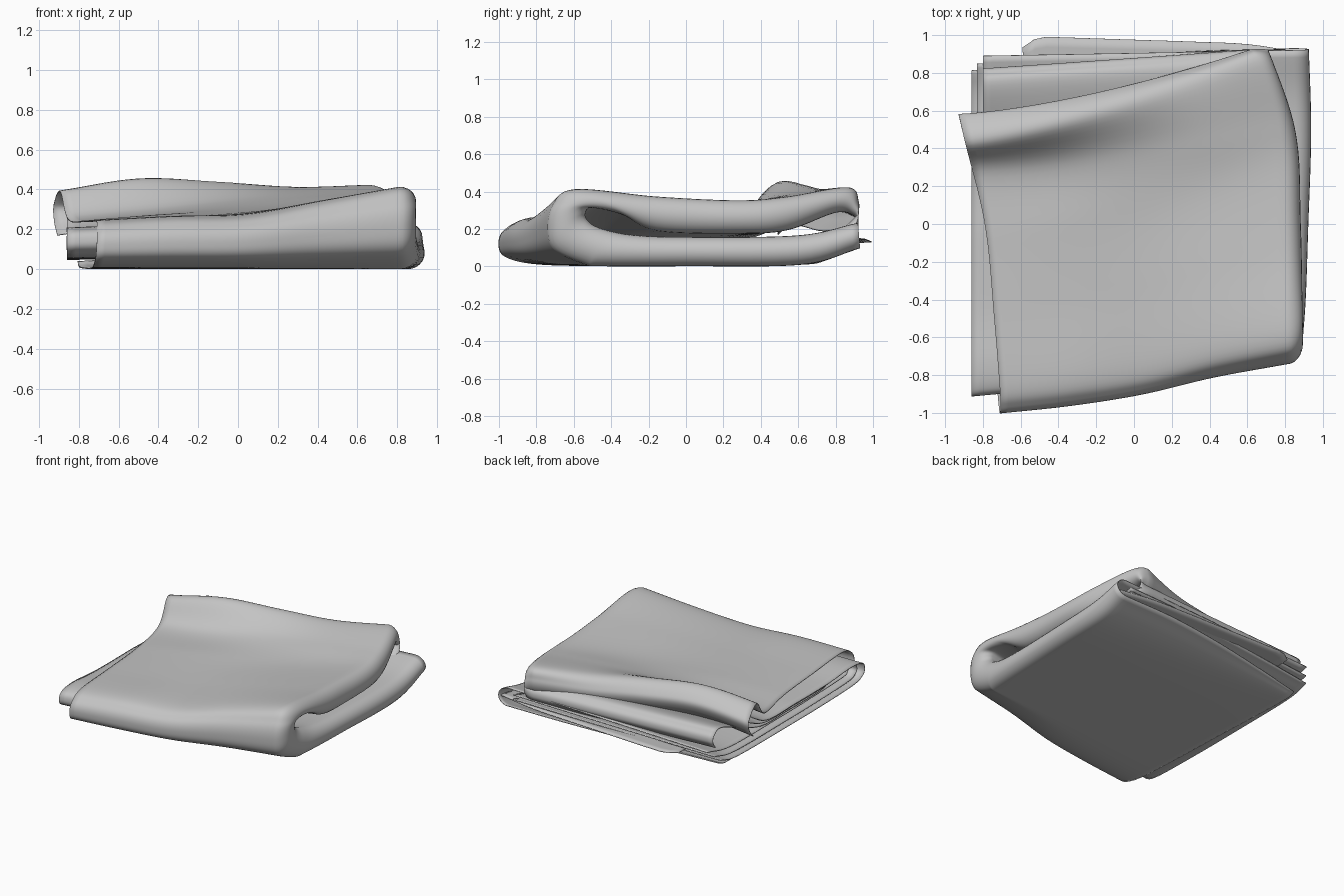
import bpy, bmesh, math
from mathutils import Vector

cube = bpy.data.objects.get("Cube")
if cube:
    bpy.data.objects.remove(cube, do_unlink=True)

cloth = bpy.data.materials.new("grey cloth")
cloth.use_nodes = True
cloth.diffuse_color = (0.55, 0.55, 0.55, 1)
cloth.node_tree.nodes["Principled BSDF"].inputs["Base Color"].default_value = cloth.diffuse_color


def lerp(a, b, t):
    return a + (b - a) * t


def spline(points, t):
    """Smooth curve through evenly spaced values, t from 0 to 1."""
    last = len(points) - 1
    i = min(int(t * last), last - 1)
    f = t * last - i
    b, c = points[i], points[i + 1]
    m = (c - points[i - 1]) / 2 if i > 0 else c - b
    n = (points[i + 2] - b) / 2 if i + 2 <= last else c - b
    return (b * (2*f**3 - 3*f*f + 1) + m * (f**3 - 2*f*f + f)
            + c * (3*f*f - 2*f**3) + n * (f**3 - f*f))


# Heights of the top sheet across the width, from the front fold to the back ridge
TOP = [(.24, .26, .27, .34, .41), (.24, .26, .28, .33, .37),
       (.24, .27, .29, .32, .35), (.25, .29, .33, .36, .37),
       (.39, .45, .435, .41, .42)]


def paths(u):
    """Outer and inner runs of (y, z, upper) from the low back edge round to the top."""
    h, a, b, c, ridge = [spline(row, u) for row in TOP]
    yf = spline((-1.0, -.96, -.9, -.81, -.74), u)
    yb = spline((.75, .82, .88, .92, .93), u)
    ye = .57 + .35 * u ** 1.4
    yi = .82 + .1 * u
    start, crest = yf + .15, ye - lerp(.14, .06, u)
    ys = [lerp(start, crest, v) for v in (.3, .6, lerp(.88, .78, u))]
    outer = [(yb, .1 - .35 * (.93 - yb), 0), (.62, .012, 0), (0, .004, 0), (-.45, .004, 0),
             (yf + .2, .014, 0), (yf + .035, .22 * h, .3), (yf, .5 * h, .5),
             (yf + .03, .8 * h, .75), (start, h, 1),
             (ys[0], a, 1), (ys[1], b, 1), (ys[2], c, 1), (crest, ridge, 1),
             (ye, ridge - .07, 1), (ye - .01, ridge - .15, 1), (ye - .08, ridge - .22, 1)]
    inner = [(.89 + .03 * u, .17 + .06 * u, 0), (.6, .44 * c, 0), (0, .44 * b, 0),
             (-.3, .45 * a, 0),
             (yf + .27, .5 * h, .1), (yf + .21, .6 * h, .4), (yf + .2, .7 * h, .6),
             (yf + .24, .77 * h, .8), (yf + .4, .68 * h, 1),
             (ys[0], .52 * a, 1), (ys[1], .51 * b, 1), (ys[2], .53 * c, 1),
             (yi - .12, .29, 1), (yi - .02, .27, 1), (yi, .22, 1), (yi - .03, .17, 1)]
    return [Vector(p) for p in outer], [Vector(p) for p in inner]


def side(low, high, y, upper):
    """Side edge in x at depth y, between the lower and the upper bundle."""
    t = min(max((y + 1) / 2, 0), 1)
    return lerp(spline(low, t), spline(high, t), upper)


LEFT_LOW, LEFT_HIGH = (-.72, -.74, -.76, -.79, -.82), (-.70, -.74, -.79, -.91, -1.02)
RIGHT_LOW, RIGHT_HIGH = (.85, .9, .92, .935, .92), (.9, .89, .88, .85, .68)


def make_sheet(name, rows, thickness=.006):
    """Skin a grid of points and give it a little cloth thickness."""
    bm = bmesh.new()
    grid = [[bm.verts.new(p) for p in row] for row in rows]
    for r, s in zip(grid, grid[1:]):
        for i in range(len(r) - 1):
            bm.faces.new((r[i], s[i], s[i + 1], r[i + 1]))
    mesh = bpy.data.meshes.new(name)
    bm.to_mesh(mesh)
    bm.free()
    obj = bpy.data.objects.new(name, mesh)
    bpy.context.collection.objects.link(obj)
    mesh.materials.append(cloth)
    solid = obj.modifiers.new("cloth thickness", "SOLIDIFY")
    solid.thickness, solid.offset = thickness, 0
    bpy.ops.object.select_all(action="DESELECT")
    bpy.context.view_layer.objects.active = obj
    obj.select_set(True)
    bpy.ops.object.shade_smooth_by_angle(angle=math.radians(50))


STEPS, COLS, ROUND = 120, 36, 12
RADIUS = .08


def column(u, k, left=None, bulge=0, right_trim=0, end=1):
    """One run of the cloth; k blends from the outer layer to the inner one."""
    outer, inner = paths(u)
    pts = [a.lerp(b, k) for a, b in zip(outer, inner)]
    run = []
    for i in range(STEPS + 1):
        y, z, up = spline(pts, end * i / STEPS)
        up = min(max(up, 0), 1)
        xl = side(LEFT_LOW, LEFT_HIGH, y, up) if left is None else left
        xr = side(RIGHT_LOW, RIGHT_HIGH, y, up) - RADIUS - right_trim
        run.append(Vector((lerp(xl, xr, u) + bulge, y, max(z, .003))))
    return run


# Main cloth: outer layer, rounded fold on the +x side, inner layer back again
rows = [column(i / COLS, 0) for i in range(COLS)]
for i in range(ROUND + 1):
    ang = math.pi * i / ROUND
    rows.append(column(1, (1 - math.cos(ang)) / 2, bulge=RADIUS * math.sin(ang)))
rows += [column(1 - i / COLS, 1, left=-.8) for i in range(1, COLS + 1)]
make_sheet("folded_cloth", rows)

# Loose layers tucked inside the front fold, poking out on the open side
for name, k, left in (("middle_layer", .45, -.86), ("inner_layer", .7, -.83)):
    make_sheet(name, [column(i / COLS, k, left, right_trim=.04, end=.76)
                      for i in range(COLS + 1)])

# Flap sticking out at the back of the lower bundle
flap = []
for i in range(25):
    u = i / 24
    back = spline((.995, .985, .975, .965, .95, .9), u) - .06 * (1 - min(u * 12, 1)) ** 2
    flap.append([Vector((lerp(-.57, .92, u) - .02 * v * (1 - u), lerp(.45, back, v),
                         .1 + .03 * v + .02 * u * v)) for v in [j / 10 for j in range(11)]])
make_sheet("back_flap", flap)
